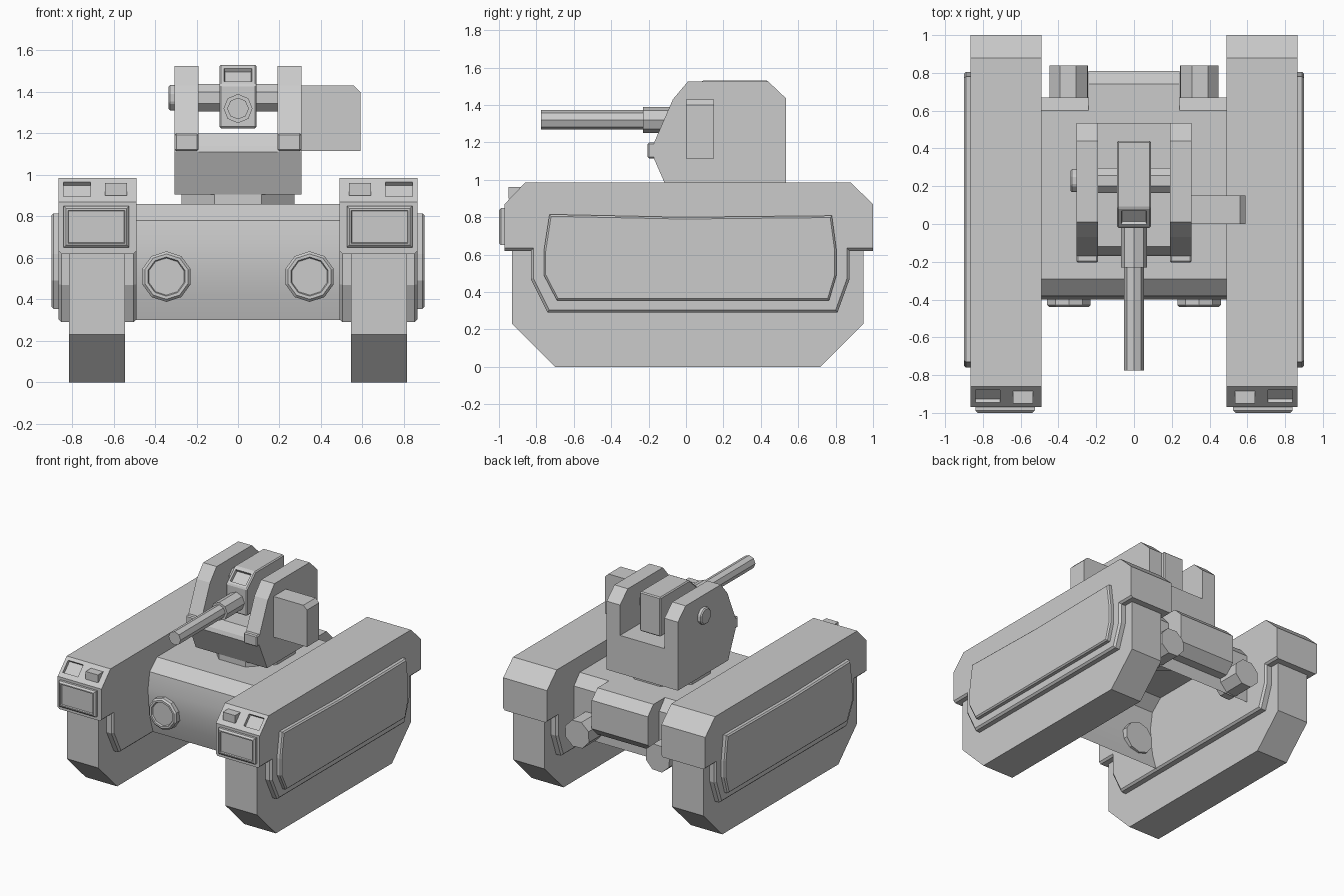
import bpy, bmesh, math
from mathutils import Vector

if "Cube" in bpy.data.objects:
    bpy.data.objects.remove(bpy.data.objects["Cube"])


def finish(name, bm, mirror=False):
    bmesh.ops.recalc_face_normals(bm, faces=bm.faces[:])
    me = bpy.data.meshes.new(name)
    bm.to_mesh(me)
    bm.free()
    ob = bpy.data.objects.new(name, me)
    bpy.context.collection.objects.link(ob)
    if mirror:
        m = ob.modifiers.new("mirror", 'MIRROR')
        m.use_bisect_axis[0] = False
        m.use_mirror_merge = False
    return ob


def place(axis, p, t):
    u, v = p
    return {'X': (t, u, v), 'Y': (u, t, v), 'Z': (u, v, t)}[axis]


def prism_bm(pts, axis, a, b, closed=True):
    """Extrude a 2D profile along an axis from a to b."""
    bm = bmesh.new()
    A = [bm.verts.new(place(axis, p, a)) for p in pts]
    B = [bm.verts.new(place(axis, p, b)) for p in pts]
    n = len(pts)
    for i in range(n if closed else n - 1):
        j = (i + 1) % n
        bm.faces.new((A[i], A[j], B[j], B[i]))
    if closed:
        bm.faces.new(A)
        bm.faces.new(B)
    bmesh.ops.recalc_face_normals(bm, faces=bm.faces[:])
    return bm


def rim_bevel(bm, width, test):
    edges = [e for e in bm.edges if test(e)]
    bmesh.ops.bevel(bm, geom=edges, offset=width, segments=1, affect='EDGES')


def recess(bm, normal, thick, depth):
    """Inset the largest face pointing along normal and push it in."""
    bm.normal_update()
    d = Vector(normal).normalized()
    f = max((f for f in bm.faces if f.normal.dot(d) > 0.95), key=lambda f: f.calc_area())
    n = f.normal.copy()
    bmesh.ops.inset_region(bm, faces=[f], thickness=thick)
    r = bmesh.ops.inset_region(bm, faces=[f], thickness=0.005)
    bmesh.ops.translate(bm, verts=f.verts[:], vec=-n * depth)


def ngon(n, r, cx, cy, phase=0.0):
    return [(cx + r * math.cos(phase + i * math.tau / n),
             cy + r * math.sin(phase + i * math.tau / n)) for i in range(n)]


def prism(name, pts, axis, a, b, mirror=False, bevel=0):
    bm = prism_bm(pts, axis, a, b)
    if bevel:
        rim_bevel(bm, bevel, lambda e: True)
    return finish(name, bm, mirror)


def rect(u0, u1, v0, v1):
    return [(u0, v0), (u1, v0), (u1, v1), (u0, v1)]


# Track units (right side, mirrored)
prism("track", [(-.93, .66), (-.93, .23), (-.70, 0), (.72, 0), (.95, .23), (.95, .66)],
      'X', .545, .815, True)

fender_profile = [(-.97, .62), (-.97, .87), (-.86, .985), (.88, .985), (1, .87), (1, .62),
                  (.875, .62), (.875, .47), (.81, .29), (-.74, .29), (-.83, .47), (-.83, .62)]
bm = prism_bm(fender_profile, 'X', .49, .865)
rim_bevel(bm, .014, lambda e: all(v.co.z < .63 for v in e.verts)
          and abs(e.verts[0].co.x - e.verts[1].co.x) < .001)
fender = finish("fender", bm)

# Lamp recess cut into the sloped front of the fender
bm = bmesh.new()
bmesh.ops.create_cube(bm, size=1)
cutter = finish("lamp_cutter", bm)
cutter.scale = (.13, .095, .05)
cutter.rotation_euler = (math.atan2(.115, .11), 0, 0)
cutter.location = (.775, -.912, .932)
cutter.hide_render = True
m = fender.modifiers.new("lamp_recess", 'BOOLEAN')
m.object = cutter
m.operation = 'DIFFERENCE'
m.solver = 'EXACT'
m = fender.modifiers.new("mirror", 'MIRROR')
m.use_mirror_merge = False

prism("fender_lamp", rect(-.95, -.87, .90, .96), 'X', .535, .64, True)

bm = prism_bm(rect(.525, .84, .65, .85), 'Y', -1.0, -.95)
rim_bevel(bm, .012, lambda e: all(v.co.y < -.99 for v in e.verts))
recess(bm, (0, -1, 0), .012, .01)
finish("front_plate", bm, True)

bm = prism_bm([(-.73, .815), (-.02, .80), (.78, .808), (.805, .62), (.805, .49), (.765, .355),
               (-.69, .355), (-.76, .49), (-.76, .62)], 'X', .85, .90)
rim_bevel(bm, .01, lambda e: all(v.co.x > .89 for v in e.verts))
finish("side_panel", bm, True)

# Hull shell, open underneath
hull = prism_bm([(-.34, .30), (-.375, .42), (-.395, .54), (-.40, .66), (-.38, .78), (-.29, .86),
                 (.60, .86), (.67, .78), (.67, .40)], 'X', -.50, .50, closed=False)
hull = finish("hull", hull)
prism("rear_box", [(.55, .86), (.74, .86), (.81, .79), (.81, .57), (.74, .50), (.55, .50)],
      'X', -.24, .24)

# Front round ports and rear exhausts
bm = prism_bm(ngon(10, .122, .345, .51, math.pi / 2), 'Y', -.44, -.35)
rim_bevel(bm, .012, lambda e: all(v.co.y < -.43 for v in e.verts))
recess(bm, (0, -1, 0), .015, .012)
finish("front_port", bm, True)
prism("exhaust", ngon(8, .108, .345, .51, math.pi / 9), 'Y', .60, .84, True)

# Turret
prism("turret_ring", ngon(8, .295, 0, .2, math.pi / 8), 'Z', .84, .92)
prism("turret_base", [(-.08, .905), (-.17, 1.11), (-.16, 1.14), (-.12, 1.2), (.535, 1.2),
                      (.535, .905)], 'X', -.305, .305)
prism("turret_cheek", [(-.17, 1.11), (-.17, 1.2), (-.07, 1.43), (.01, 1.525), (.44, 1.525),
                       (.535, 1.435), (.535, 1.11)], 'X', .19, .305, True)
prism("cheek_tip", rect(-.205, -.12, 1.115, 1.2), 'X', .19, .305, True, .008)
prism("side_box", [(.29, 1.115), (.59, 1.115), (.59, 1.4), (.56, 1.43), (.29, 1.43)],
      'Y', 0, .15)
prism("axle", ngon(8, .072, .23, 1.372, math.pi / 8), 'X', -.25, .25)
prism("axle_cap", ngon(8, .067, .23, 1.372, math.pi / 8), 'X', -.335, -.29, bevel=.008)

# Gun
bm = prism_bm([(-.02, 1.225), (-.02, 1.435), (.085, 1.53), (.44, 1.53), (.44, 1.225)],
              'X', -.09, .09)
rim_bevel(bm, .008, lambda e: True)
recess(bm, (0, -.095, .105), .022, .02)
finish("gun_block", bm)
prism("barrel_sleeve", ngon(8, .07, 0, 1.32, math.pi / 2), 'Y', -.23, .02)
prism("barrel", ngon(8, .052, 0, 1.32, math.pi / 2), 'Y', -.775, -.1)

# Smooth the curved hull front only
bpy.context.view_layer.objects.active = hull
hull.select_set(True)
bpy.ops.object.shade_smooth_by_angle(angle=math.radians(25))
